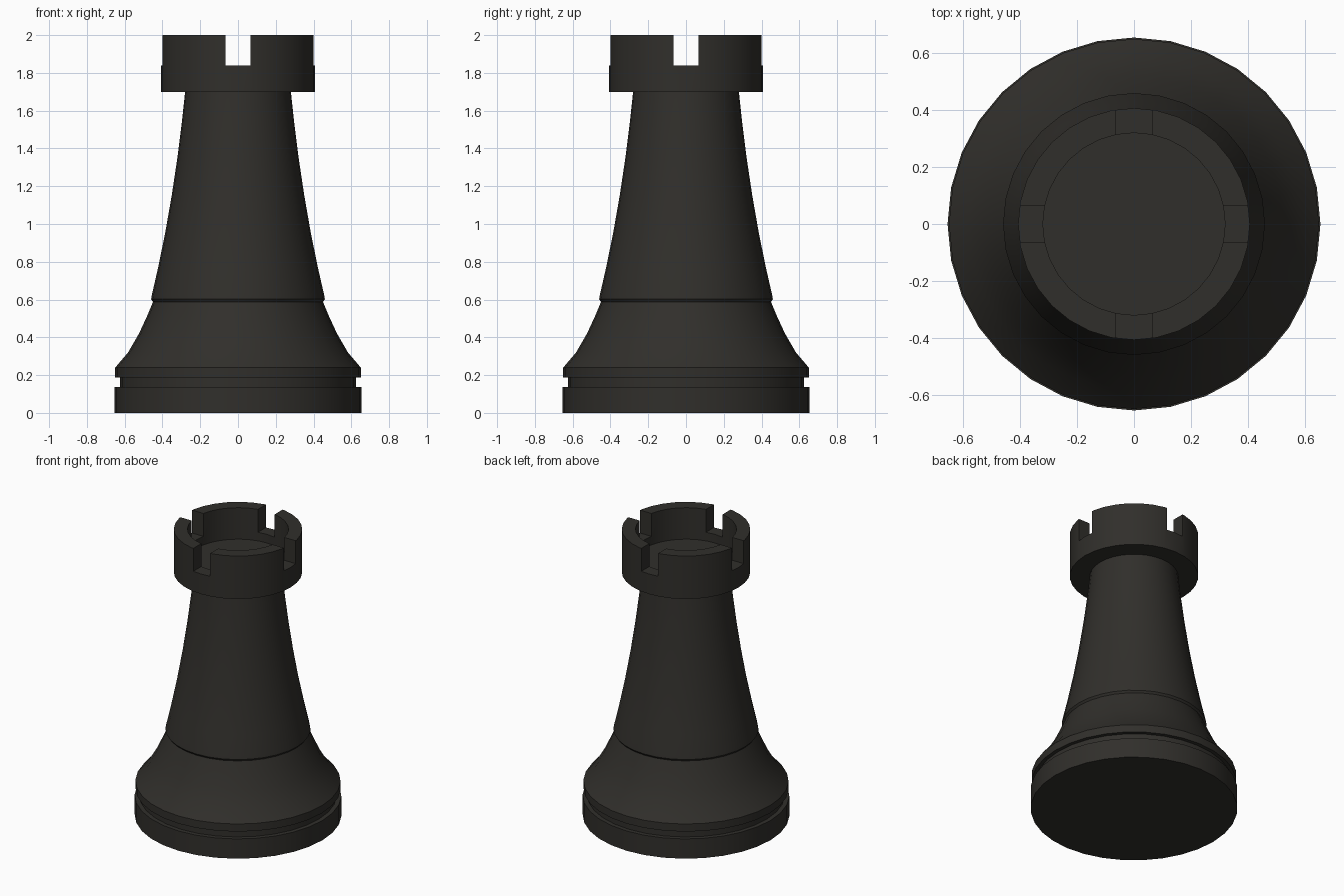
import bpy, bmesh
from math import cos, sin, pi, radians

if "Cube" in bpy.data.objects:
    bpy.data.objects.remove(bpy.data.objects["Cube"])

SEGMENTS = 32

# Radius / height outline of the whole turned piece, from underside to cup floor
PROFILE = [
    # foot disc and groove
    (0.655, 0.0), (0.655, 0.138), (0.625, 0.138), (0.625, 0.187),
    # flared base
    (0.65, 0.187), (0.65, 0.24), (0.582, 0.32), (0.524, 0.42),
    (0.478, 0.52), (0.45, 0.588), (0.46, 0.602), (0.456, 0.625),
    # tapering shaft
    (0.425, 0.76), (0.386, 0.95), (0.351, 1.15), (0.321, 1.35),
    (0.296, 1.55), (0.28, 1.70),
    # battlement ring and sunken floor
    (0.407, 1.70), (0.407, 2.0), (0.32, 2.0), (0.32, 1.78),
]


def lathe(name, profile):
    bm = bmesh.new()
    rings = [[bm.verts.new((r * cos(2 * pi * i / SEGMENTS),
                            r * sin(2 * pi * i / SEGMENTS), z))
              for i in range(SEGMENTS)] for r, z in profile]
    for a, b in zip(rings, rings[1:]):
        for i in range(SEGMENTS):
            j = (i + 1) % SEGMENTS
            bm.faces.new((a[i], a[j], b[j], b[i]))
    bm.faces.new(rings[0][::-1])
    bm.faces.new(rings[-1])
    mesh = bpy.data.meshes.new(name)
    bm.to_mesh(mesh)
    bm.free()
    obj = bpy.data.objects.new(name, mesh)
    bpy.context.collection.objects.link(obj)
    return obj


def select_only(obj):
    bpy.ops.object.select_all(action='DESELECT')
    obj.select_set(True)
    bpy.context.view_layer.objects.active = obj


tower = lathe("rook_tower", PROFILE)

# Four battlement gaps, cut by two crossing bars
for size in ((1.2, 0.13, 0.3), (0.13, 1.2, 0.3)):
    bpy.ops.mesh.primitive_cube_add(size=1, location=(0, 0, 1.84 + 0.15))
    bar = bpy.context.object
    bar.name = "gap_cutter"
    bar.scale = size
    bar.hide_render = True
    bpy.context.view_layer.update()
    select_only(tower)
    cut = tower.modifiers.new("gap", 'BOOLEAN')
    cut.operation = 'DIFFERENCE'
    cut.solver = 'EXACT'
    cut.object = bar
    bpy.ops.object.modifier_apply(modifier=cut.name)
    bpy.data.objects.remove(bar, do_unlink=True)

# Dark finish, smooth round surfaces with crisp rims
ebony = bpy.data.materials.new("ebony")
ebony.diffuse_color = (0.03, 0.028, 0.024, 1)
ebony.use_nodes = True
ebony.node_tree.nodes["Principled BSDF"].inputs["Base Color"].default_value = ebony.diffuse_color
tower.data.materials.clear()
tower.data.materials.append(ebony)
select_only(tower)
bpy.ops.object.shade_smooth_by_angle(angle=radians(35))
